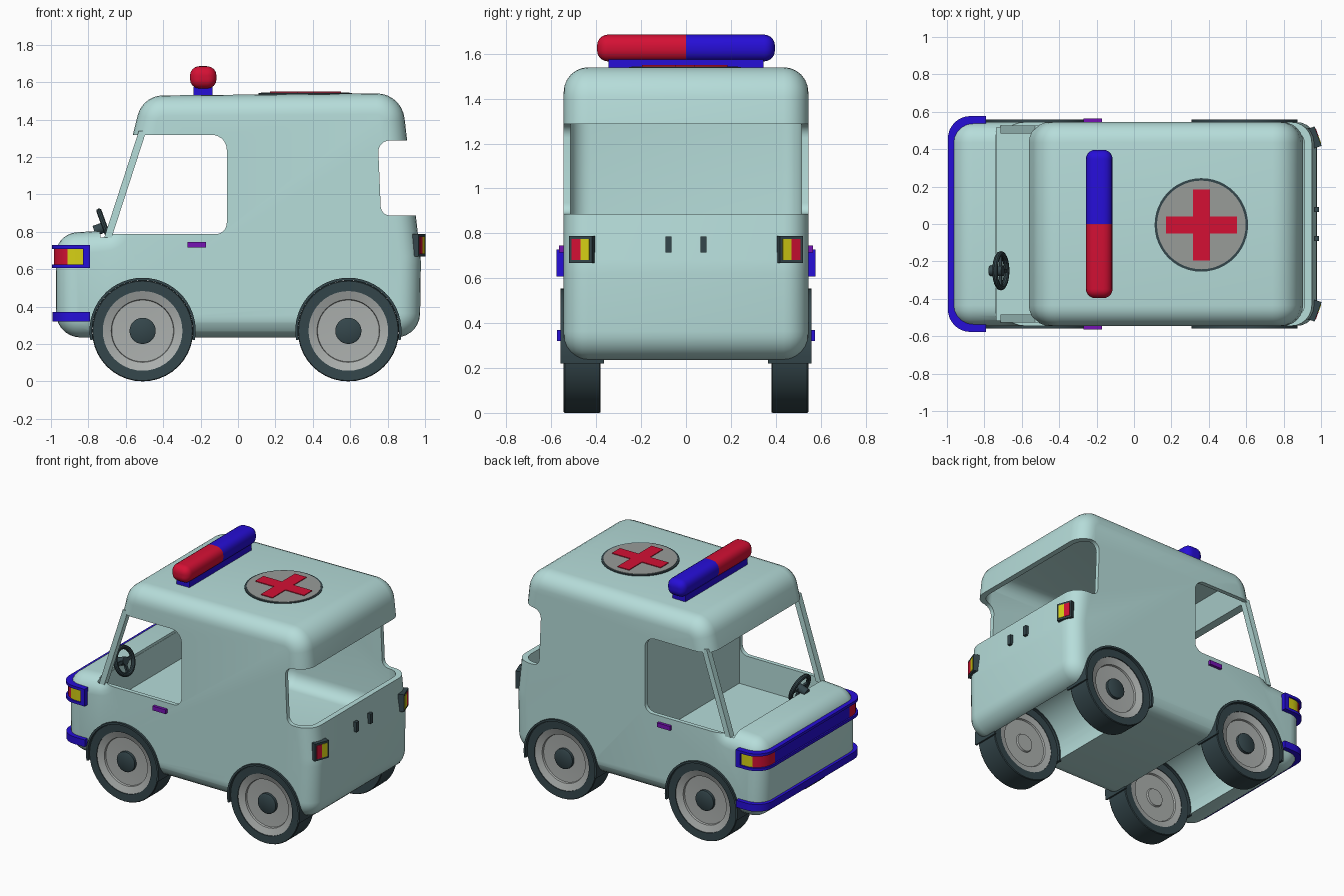
import bpy, bmesh, math
from mathutils import Vector, Matrix

if "Cube" in bpy.data.objects:
    bpy.data.objects.remove(bpy.data.objects["Cube"])


def material(name, srgb):
    m = bpy.data.materials.new(name)
    m.diffuse_color = [((c / 255 + 0.055) / 1.055) ** 2.4 for c in srgb] + [1]
    m.use_nodes = True
    m.node_tree.nodes["Principled BSDF"].inputs["Base Color"].default_value = m.diffuse_color
    return m


BODY = material("pale_teal", (182, 221, 218))
DARK = material("dark_slate", (52, 70, 75))
RIM = material("light_grey", (172, 176, 174))
GREY = material("mid_grey", (152, 156, 153))
RED = material("red", (212, 16, 52))
BLUE = material("blue", (38, 14, 215))
YELLOW = material("yellow", (214, 208, 20))
PURPLE = material("purple", (118, 18, 180))


def build(name, verts, faces, mats, rule=None, angle=35):
    """Mesh object; rule(face centre) picks the material slot."""
    me = bpy.data.meshes.new(name)
    me.from_pydata([tuple(v) for v in verts], [], faces)
    bm = bmesh.new()
    bm.from_mesh(me)
    bmesh.ops.recalc_face_normals(bm, faces=bm.faces)
    for f in bm.faces:
        f.material_index = rule(f.calc_center_median()) if rule else 0
    bm.to_mesh(me)
    bm.free()
    for m in mats:
        me.materials.append(m)
    ob = bpy.data.objects.new(name, me)
    bpy.context.collection.objects.link(ob)
    smooth(ob, angle)
    return ob


def smooth(ob, angle=35):
    bpy.ops.object.select_all(action='DESELECT')
    bpy.context.view_layer.objects.active = ob
    ob.select_set(True)
    bpy.ops.object.shade_smooth_by_angle(angle=math.radians(angle))


def outline(pts, d=0.0, n=7):
    """Counter-clockwise polygon of (x, z, radius), inset by d, with rounded corners."""
    P = [Vector((p[0], p[1], 0)) for p in pts]
    k = len(P)
    dirs = [(P[(i + 1) % k] - P[i]).normalized() for i in range(k)]
    nrm = [Vector((-e.y, e.x, 0)) for e in dirs]
    out = []
    for i in range(k):
        n1, n2 = nrm[i - 1], nrm[i]
        p = P[i] + (n1 + n2) * (d / (1 + n1.dot(n2)))
        R = pts[i][2]
        if R == 0:
            out.append(p)
            continue
        convex = dirs[i - 1].cross(dirs[i]).z > 0
        R = R - d if convex else R + d
        t1, t2 = -dirs[i - 1], dirs[i]
        half = t1.angle(t2) / 2
        c = p + (t1 + t2).normalized() * (R / math.sin(half))
        L = R / math.tan(half)
        a, b = (p + t1 * L - c).normalized(), (p + t2 * L - c).normalized()
        out += [c + a.slerp(b, j / n).normalized() * R for j in range(n + 1)]
    return out


def loft(name, pts, w, r=0.0, mats=(BODY,), y=0.0, mid=False, rule=None, n=7):
    """Side profile extruded to y +- w with edges rounded by r."""
    if r:
        half = [(w - r + r * math.sin(a), r * (1 - math.cos(a)))
                for a in [math.pi / 2 * i / 6 for i in range(7)]]
    else:
        half = [(w, 0)]
    rings = [(-h, d) for h, d in reversed(half)] + ([(0, 0)] if mid else []) + half
    verts, faces = [], []
    for h, d in rings:
        o = outline(pts, d, n)
        verts += [(q.x, y + h, q.y) for q in o]
    m = len(o)
    for i in range(len(rings) - 1):
        for j in range(m):
            a, b = i * m + j, i * m + (j + 1) % m
            faces.append((a, b, b + m, a + m))
    faces += [tuple(range(m)), tuple(range(len(verts) - m, len(verts)))]
    return build(name, verts, faces, mats, rule)


def lathe(name, prof, loc, mat, sign=1, closed=False, n=40):
    """Profile of (radius, y) turned about the y axis."""
    verts, faces, k = [], [], len(prof)
    for i in range(n):
        a = 2 * math.pi * i / n
        verts += [(loc[0] + r * math.cos(a), loc[1] + sign * h, loc[2] + r * math.sin(a)) for r, h in prof]
    for i in range(n):
        for j in range(k if closed else k - 1):
            i2, j2 = (i + 1) % n, (j + 1) % k
            faces.append((i * k + j, i * k + j2, i2 * k + j2, i2 * k + j))
    if not closed:
        faces += [tuple(i * k for i in range(n)), tuple(i * k + k - 1 for i in range(n))]
    return build(name, verts, faces, [mat])


def box(name, loc, size, mat, rot=0.0):
    M = Matrix.Translation(loc) @ Matrix.Rotation(rot, 4, 'Z')
    verts = [M @ Vector((x * size[0] / 2, y * size[1] / 2, z * size[2] / 2))
             for x in (-1, 1) for y in (-1, 1) for z in (-1, 1)]
    faces = [(0, 1, 3, 2), (4, 6, 7, 5), (0, 4, 5, 1), (2, 3, 7, 6), (0, 2, 6, 4), (1, 5, 7, 3)]
    return build(name, verts, faces, [mat])


def disc(name, loc, r, h, mat):
    verts = [(loc[0] + r * math.cos(a), loc[1] + r * math.sin(a), loc[2] + z)
             for z in (0, h) for a in [2 * math.pi * i / 48 for i in range(48)]]
    faces = [(i, (i + 1) % 48, 48 + (i + 1) % 48, 48 + i) for i in range(48)]
    return build(name, verts, faces + [tuple(range(48)), tuple(range(48, 96))], [mat])


# body shell: rounded solid, then cab, rear compartment, windows and axle tunnels cut out
body = loft("body", [(-0.972, 0.235, 0.13), (0.972, 0.235, 0.13), (0.978, 0.65, 0.5), (0.875, 1.541, 0.15),
                     (-0.51, 1.528, 0.14), (-0.69, 0.808, 0.03), (-0.975, 0.79, 0.12)], 0.545, 0.11)
AXLES, WZ = (-0.51, 0.59), 0.27
cutters = [
    loft("cab_cut", [(-0.735, 0.58, 0), (-0.055, 0.58, 0), (-0.055, 1.47, 0), (-0.44, 1.47, 0),
                     (-0.51, 1.3, 0), (-0.735, 1.0, 0)], 0.515),
    loft("cab_window_cut", [(-0.737, 0.787, 0), (-0.06, 0.787, 0.06), (-0.06, 1.318, 0.08), (-0.737, 1.318, 0)], 0.8),
    loft("rear_cut", [(0.0, 0.58, 0.1), (0.948, 0.58, 0.1), (0.842, 1.49, 0.1), (0.0, 1.49, 0.1)], 0.515, 0.09),
    loft("rear_window_cut", [(0.765, 0.887, 0.05), (1.2, 0.887, 0), (1.2, 1.288, 0), (0.748, 1.288, 0.06)], 0.8)]
for ax in AXLES:
    cutters.append(lathe("tunnel_cut", [(0.277, -0.9), (0.277, 0.9)], (ax, 0, WZ), BODY))
for c in cutters:
    c.hide_render = True
    mod = body.modifiers.new("cut", 'BOOLEAN')
    mod.object, mod.operation, mod.solver = c, 'DIFFERENCE', 'EXACT'
    bpy.context.view_layer.objects.active = body
    bpy.ops.object.modifier_apply(modifier=mod.name)
    bpy.data.objects.remove(c)
smooth(body)

for s in (-1, 1):
    side = "right" if s < 0 else "left"
    # windscreen pillars and door handles
    loft(side + "_pillar", [(-0.715, 0.77, 0), (-0.675, 0.77, 0), (-0.49, 1.34, 0), (-0.53, 1.34, 0)],
         0.022, y=s * 0.505)
    box(side + "_door_handle", (-0.22, s * 0.55, 0.73), (0.1, 0.03, 0.03), PURPLE)
    # wheels with arches
    for ax, end in zip(AXLES, ("front", "rear")):
        nm, loc = f"{end}_{side}_", (ax, s * 0.4625, WZ)
        lathe(nm + "tyre", [(0.213, -0.08), (0.266, -0.0825), (0.27, -0.077), (0.27, 0.077),
                            (0.266, 0.0825), (0.213, 0.08)], loc, DARK, s, True)
        lathe(nm + "rim", [(0.06, -0.07), (0.065, -0.06), (0.165, -0.06), (0.17, -0.07), (0.215, -0.077),
                           (0.215, 0.075), (0.168, 0.058), (0.165, 0.045), (0.06, 0.04)], loc, RIM, s)
        lathe(nm + "hub", [(0.07, 0.03), (0.07, 0.06), (0.06, 0.066)], loc, DARK, s, n=28)
        arc = [math.radians(-10 + 200 * i / 28) for i in range(29)]
        ring = [(ax + r * math.cos(a), WZ + r * math.sin(a), 0)
                for r, seq in ((0.284, arc), (0.27, arc[::-1])) for a in seq]
        loft(nm + "arch", ring, 0.0975, mats=(DARK,), y=s * 0.4625)
    # tail lamps wrapped on the rear corners, rear door handles
    rot = s * math.radians(20)
    lamp = Matrix.Translation((0.965, s * 0.463, 0.728)) @ Matrix.Rotation(rot, 4, 'Z')
    box(side + "_tail_lamp_frame", lamp.translation, (0.04, 0.11, 0.122), DARK, rot)
    for t, mat, nm in ((-0.021, YELLOW, "_indicator"), (0.021, RED, "_brake_light")):
        box(side + nm, lamp @ Vector((0.018, s * t, 0)), (0.01, 0.042, 0.094), mat, rot)
    box(side + "_rear_handle", (0.978, s * 0.078, 0.75), (0.024, 0.027, 0.07), DARK)


def band(name, z0, z1, out, depth, mats, rule=None):
    """Strip wrapped round the nose of the body."""
    half = [(-0.792, 0.567 + out), (-0.83, 0.567 + out)]
    R = 0.12
    cx, cy = -0.985 - out + R, 0.567 + out - R
    half += [(cx - R * math.sin(a), cy + R * math.cos(a)) for a in [math.pi / 2 * i / 8 for i in range(9)]]
    half.append((-0.985 - out, 0.415))
    outer = half + [(x, -y) for x, y in reversed(half)]
    inner = [(x + (depth if x < -0.85 else 0), y * (1 - depth / 0.57)) for x, y in outer]
    k = len(outer)
    verts = [(x, y, z) for loop, z in ((outer, z0), (outer, z1), (inner, z1), (inner, z0)) for x, y in loop]
    faces = [(a * k + i, a * k + i + 1, b * k + i + 1, b * k + i)
             for a, b in ((0, 1), (1, 2), (2, 3), (3, 0)) for i in range(k - 1)]
    faces += [(0, k, 2 * k, 3 * k), (k - 1, 2 * k - 1, 3 * k - 1, 4 * k - 1)]
    return build(name, verts, faces, mats, rule)


def lamp_rule(c):
    if abs(c.y) < 0.41 or c.x > -0.83:
        return 0
    return 1 if c.x < -0.9 else 2


# front bumper, headlamp band and its frame
band("front_bumper", 0.32, 0.37, 0.008, 0.06, [BLUE])
band("headlamp_panel", 0.625, 0.71, 0.0, 0.04, [BLUE, RED, YELLOW], lamp_rule)
band("headlamp_frame_bottom", 0.607, 0.626, 0.01, 0.05, [BLUE])
band("headlamp_frame_top", 0.709, 0.728, 0.01, 0.05, [BLUE])
for s in (-1, 1):
    box("headlamp_frame_end", (-0.808, s * 0.56, 0.667), (0.034, 0.036, 0.12), BLUE)

# roof light bar: red half and blue half on a base
box("light_bar_base", (-0.187, 0, 1.55), (0.1, 0.69, 0.05), BLUE)
loft("light_bar", [(-0.257, 1.566, 0.05), (-0.115, 1.566, 0.05), (-0.115, 1.685, 0.05), (-0.257, 1.685, 0.05)],
     0.396, 0.048, (RED, BLUE), mid=True, rule=lambda c: int(c.y > 0), n=4)

# roof emblem
disc("emblem_ring", (0.36, -0.005, 1.52), 0.25, 0.021, DARK)
disc("emblem_disc", (0.36, -0.005, 1.53), 0.237, 0.014, GREY)
a, b = 0.19, 0.045
cross = [(-b, -a), (b, -a), (b, -b), (a, -b), (a, b), (b, b), (b, a), (-b, a), (-b, b), (-a, b), (-a, -b), (-b, -b)]
build("emblem_cross", [(0.36 + x, -0.005 + y, z) for z in (1.54, 1.549) for x, y in cross],
      [tuple(range(12)), tuple(range(12, 24))] +
      [(i, (i + 1) % 12, 12 + (i + 1) % 12, 12 + i) for i in range(12)], [RED])

# steering wheel with spokes and column
tilt = Matrix.Translation((-0.712, -0.25, 0.825)) @ Matrix.Rotation(math.radians(-20), 4, 'Y')
parts = []
rim = [(0.09 + 0.015 * math.cos(2 * math.pi * i / 10), 0.015 * math.sin(2 * math.pi * i / 10)) for i in range(10)]
parts.append(lathe("steering_wheel", rim, (0, 0, 0), DARK, closed=True, n=32))
parts.append(lathe("steering_hub", [(0.028, -0.06), (0.028, 0.012)], (0, 0, 0), DARK, n=16))
parts.append(box("steering_spoke_wide", (0, 0, 0), (0.17, 0.014, 0.02), DARK))
parts.append(box("steering_spoke_low", (0, 0, -0.045), (0.02, 0.014, 0.09), DARK))
for p in parts:
    p.matrix_world = tilt @ Matrix.Rotation(math.radians(-90), 4, 'Z')
